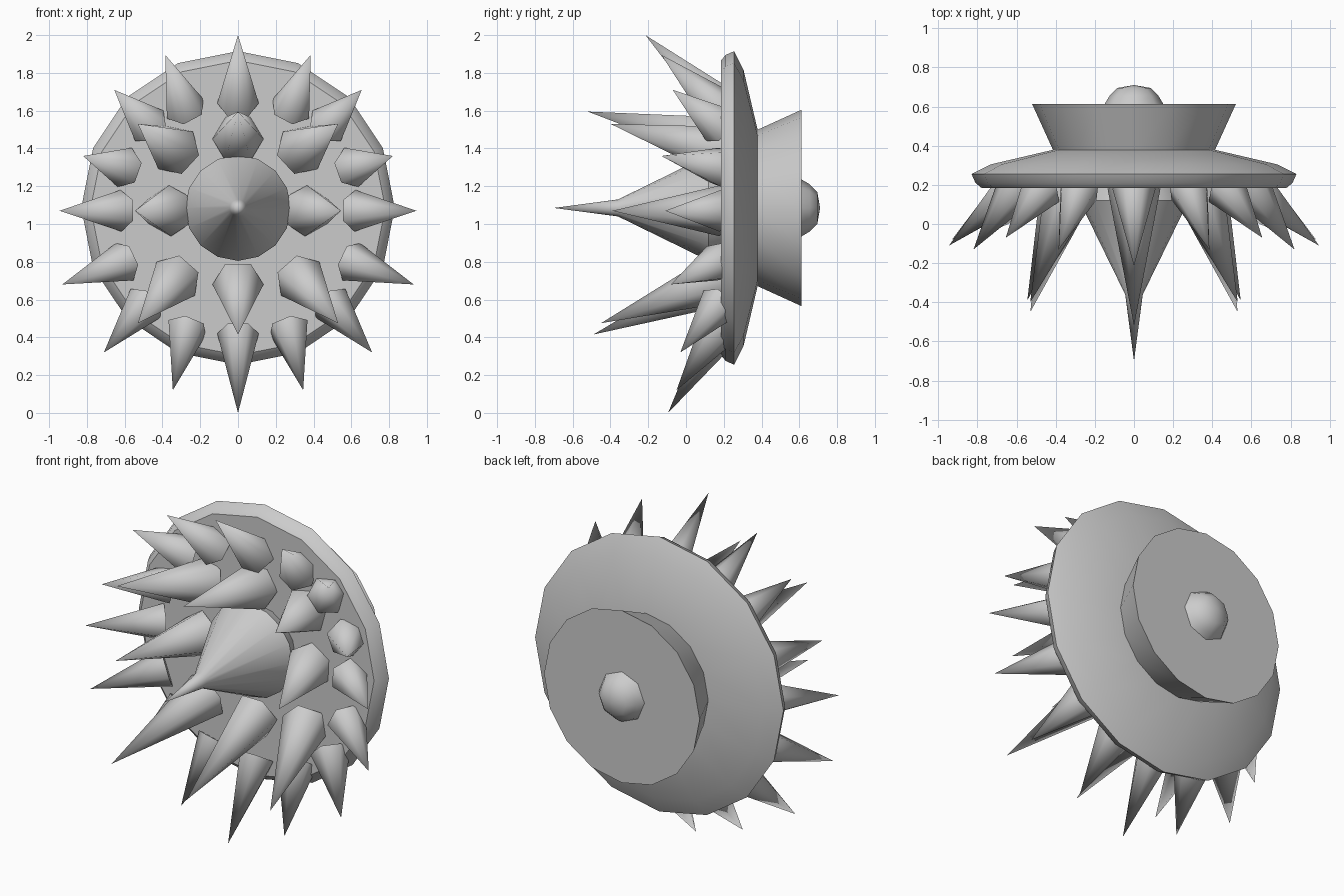
import bpy, bmesh, math
from mathutils import Vector

if "Cube" in bpy.data.objects:
    bpy.data.objects.remove(bpy.data.objects["Cube"])

CZ = 1.085
grey = bpy.data.materials.new("plain grey")
grey.diffuse_color = (0.6, 0.6, 0.6, 1)
grey.use_nodes = True
grey.node_tree.nodes["Principled BSDF"].inputs["Base Color"].default_value = grey.diffuse_color


def finish(bm, name, angle=None):
    bmesh.ops.recalc_face_normals(bm, faces=bm.faces)
    me = bpy.data.meshes.new(name)
    bm.to_mesh(me)
    bm.free()
    me.materials.append(grey)
    ob = bpy.data.objects.new(name, me)
    bpy.context.collection.objects.link(ob)
    if angle:
        bpy.ops.object.select_all(action='DESELECT')
        bpy.context.view_layer.objects.active = ob
        ob.select_set(True)
        bpy.ops.object.shade_smooth_by_angle(angle=math.radians(angle))
    return ob


def lathe(name, profile, sides, angle):
    """Turn (radius, y) points about the y axis, first vertex at the top."""
    bm = bmesh.new()
    rings = []
    for r, y in profile:
        if r == 0:
            rings.append([bm.verts.new((0, y, CZ))])
            continue
        rings.append([bm.verts.new((r * math.sin(2 * math.pi * i / sides), y,
                                    CZ + r * math.cos(2 * math.pi * i / sides)))
                      for i in range(sides)])
    for a, b in zip(rings, rings[1:]):
        for i in range(sides):
            j = (i + 1) % sides
            quad = [a[i % len(a)], a[j % len(a)], b[j % len(b)], b[i % len(b)]]
            bm.faces.new(list(dict.fromkeys(quad)))
    for ring in (rings[0], rings[-1]):
        if len(ring) > 1:
            bm.faces.new(ring)
    return finish(bm, name, angle)


def spike(name, base, tip, radius, sides=6):
    """Smooth cone with its base square to its own axis."""
    base, tip = Vector(base), Vector(tip)
    d = (tip - base).normalized()
    out = Vector((base.x, 0, base.z - CZ)).normalized()
    t = d.cross(out).normalized()
    u = d.cross(t)
    bm = bmesh.new()
    apex = bm.verts.new(tip)
    ring = [bm.verts.new(base + radius * (t * math.cos(2 * math.pi * i / sides)
                                          + u * math.sin(2 * math.pi * i / sides)))
            for i in range(sides)]
    for i in range(sides):
        f = bm.faces.new((ring[i], ring[(i + 1) % sides], apex))
        f.smooth = True
    bm.faces.new(ring)
    finish(bm, name)


# main disc, rear cup, rear knob and central horn
lathe("disc", [(0.78, 0.185), (0.81, 0.21), (0.83, 0.255), (0.73, 0.305),
               (0.41, 0.38)], 16, 35)
lathe("rear_cup", [(0.41, 0.37), (0.52, 0.612)], 16, 35)
lathe("rear_knob", [(0.155, 0.605), (0.125, 0.655), (0.085, 0.695), (0, 0.71)], 8, 60)
lathe("central_horn", [(0.25, 0.2), (0.28, 0.12), (0.045, -0.36), (0, -0.7)], 16, 40)

# outer ring of spikes: base x, base z, tip x, y, z (mirrored unless x = 0)
outer = [
    (0, 1.64, 0, -0.215, 2.0),
    (0.28, 1.61, 0.385, -0.13, 1.895),
    (0.47, 1.52, 0.655, -0.07, 1.71),
    (0.60, 1.30, 0.82, -0.13, 1.36),
    (0.62, 1.07, 0.945, -0.11, 1.07),
    (0.60, 0.80, 0.93, -0.08, 0.68),
    (0.49, 0.58, 0.71, -0.03, 0.32),
    (0.27, 0.45, 0.345, -0.05, 0.12),
    (0, 0.42, 0, -0.095, 0.0),
]
# inner ring of longer spikes
inner = [
    (0, 1.45, 0, -0.52, 1.595),
    (0.33, 1.39, 0.53, -0.40, 1.53),
    (0.36, 1.07, 0.545, -0.39, 1.07),
    (0.33, 0.71, 0.53, -0.45, 0.475),
    (0, 0.68, 0, -0.49, 0.415),
]
for label, rows, rad in (("outer_spike", outer, 0.11), ("inner_spike", inner, 0.135)):
    for bx, bz, tx, ty, tz in rows:
        for s in ((1, -1) if bx else (1,)):
            spike(label, (s * bx, 0.18, bz), (s * tx, ty, tz), rad)
